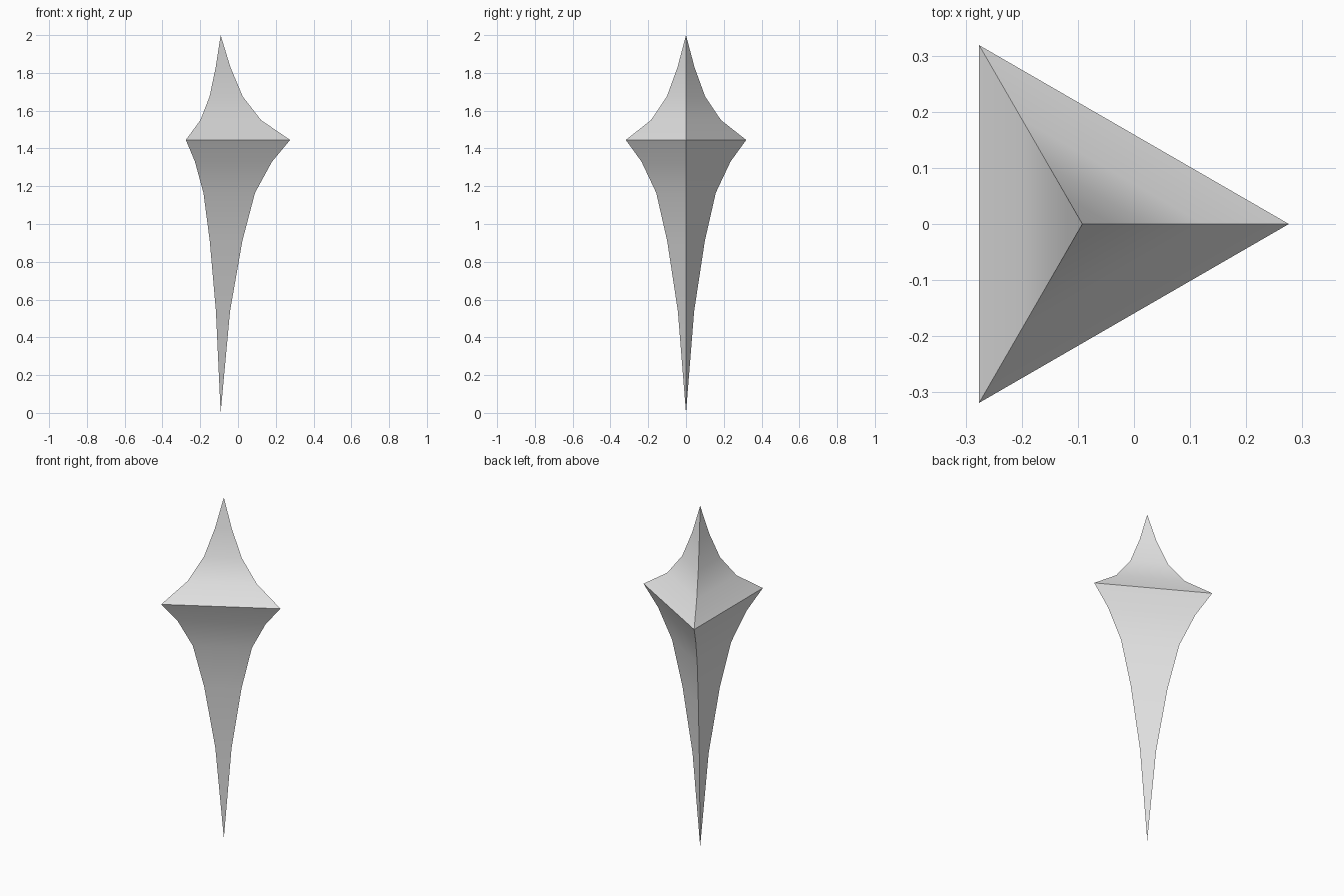
import bpy
import bmesh
import math

cube = bpy.data.objects.get("Cube")
if cube:
    bpy.data.objects.remove(cube, do_unlink=True)

SIDES = 3
CENTRE_X = -0.092
# Rings as (corner radius, height), between the two pointed ends
RINGS = [(0.050, 0.54), (0.115, 0.91), (0.182, 1.165), (0.272, 1.33),
         (0.368, 1.445),
         (0.214, 1.55), (0.117, 1.675), (0.052, 1.83)]

# Plain grey finish
grey = bpy.data.materials.new("grey")
grey.use_nodes = True
grey.diffuse_color = (0.8, 0.8, 0.8, 1)
grey.node_tree.nodes["Principled BSDF"].inputs["Base Color"].default_value = (0.8, 0.8, 0.8, 1)


def ring(bm, radius, z):
    """Triangle of vertices with one corner towards +x."""
    angles = [2 * math.pi * i / SIDES for i in range(SIDES)]
    return [bm.verts.new((CENTRE_X + radius * math.cos(a), radius * math.sin(a), z))
            for a in angles]


# Three-sided spike with concave sides, widest at the sharp ridge
bm = bmesh.new()
rings = [ring(bm, r, z) for r, z in RINGS]
bottom = bm.verts.new((CENTRE_X, 0, 0))
top = bm.verts.new((CENTRE_X, 0, 2))
for i in range(SIDES):
    j = (i + 1) % SIDES
    bm.faces.new((bottom, rings[0][j], rings[0][i]))
    for low, high in zip(rings, rings[1:]):
        bm.faces.new((low[i], low[j], high[j], high[i]))
    bm.faces.new((rings[-1][i], rings[-1][j], top))
bmesh.ops.recalc_face_normals(bm, faces=bm.faces)

mesh = bpy.data.meshes.new("crystal_spike")
bm.to_mesh(mesh)
bm.free()
mesh.materials.append(grey)
spike = bpy.data.objects.new("crystal_spike", mesh)
bpy.context.collection.objects.link(spike)

# Smooth down each side, crisp at the corners and the ridge
bpy.ops.object.select_all(action='DESELECT')
spike.select_set(True)
bpy.context.view_layer.objects.active = spike
bpy.ops.object.shade_smooth_by_angle(angle=math.radians(30))
